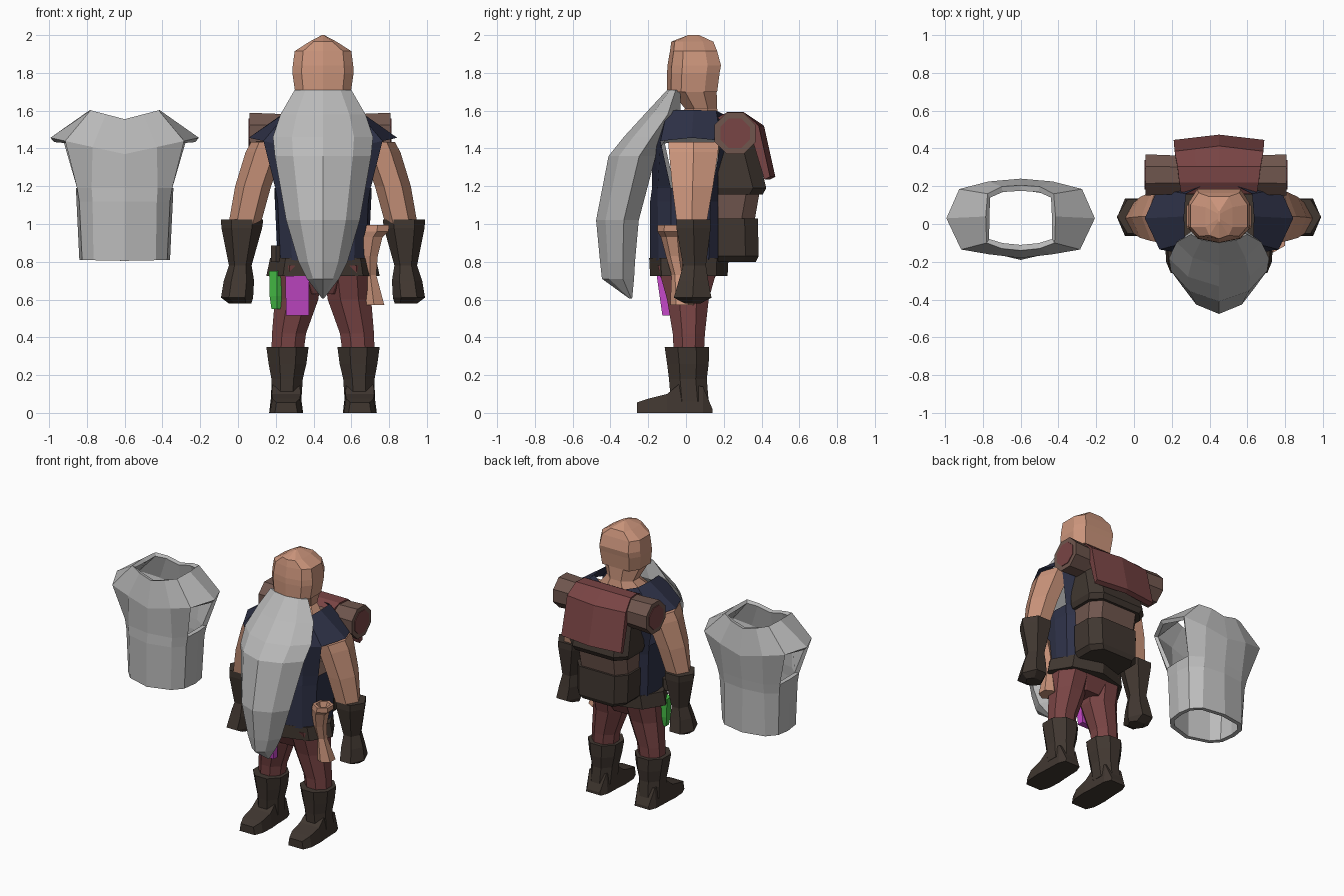
import bpy, bmesh, math
from mathutils import Vector

if "Cube" in bpy.data.objects:
    bpy.data.objects.remove(bpy.data.objects["Cube"])

C = 0.45          # x centre of the figure
AX = -0.6         # x centre of the separate armour


def mat(name, r, g, b):
    m = bpy.data.materials.new(name)
    m.diffuse_color = (r, g, b, 1)
    m.use_nodes = True
    m.node_tree.nodes["Principled BSDF"].inputs["Base Color"].default_value = m.diffuse_color
    return m


SKIN = mat("skin", .60, .30, .20)
GREY = mat("light grey", .50, .50, .50)
NAVY = mat("navy cloth", .028, .032, .065)
DARK = mat("dark leather", .052, .038, .030)
RED = mat("red brown cloth", .19, .058, .058)
BROWN = mat("brown canvas", .16, .093, .075)
GREEN = mat("green glass", .06, .50, .06)
PURPLE = mat("purple cover", .56, .065, .58)


def finish(bm, name, m):
    bmesh.ops.recalc_face_normals(bm, faces=bm.faces)
    me = bpy.data.meshes.new(name)
    bm.to_mesh(me)
    bm.free()
    me.materials.append(m)
    ob = bpy.data.objects.new(name, me)
    bpy.context.collection.objects.link(ob)
    return ob


def loft(name, rings, m, cap=True, skip=()):
    """Bridge equal rings of points; skip holds (level, side) faces left open."""
    bm = bmesh.new()
    vs = [[bm.verts.new(p) for p in r] for r in rings]
    n = len(vs[0])
    for k in range(len(vs) - 1):
        for i in range(n):
            if (k, i) not in skip:
                j = (i + 1) % n
                bm.faces.new((vs[k][i], vs[k][j], vs[k + 1][j], vs[k + 1][i]))
    if cap:
        bm.faces.new(vs[0])
        bm.faces.new(vs[-1])
    return finish(bm, name, m)


def ring(cx, cy, z, rx, ry, n=8, flat=True):
    a0, q = (math.pi / n, 1 / math.cos(math.pi / n)) if flat else (0, 1)
    return [Vector((cx + q * rx * math.cos(a0 + i * math.tau / n),
                    cy + q * ry * math.sin(a0 + i * math.tau / n), z)) for i in range(n)]


# Sleeveless tunic, also used for the spare armour: level = (z, rise with x, half outline)
LEVELS = [
    (.805, .02, [(0, -.19), (.165, -.145), (.225, -.08), (.24, .03), (.225, .12), (.165, .185), (0, .215)]),
    (1.12, 0, [(0, -.19), (.17, -.15), (.24, -.08), (.255, .03), (.24, .13), (.16, .19), (0, .21)]),
    (1.19, 0, [(0, -.18), (.175, -.15), (.252, -.08), (.258, .03), (.252, .14), (.16, .2), (0, .215)]),
    (1.37, .22, [(0, -.18), (.17, -.16), (.315, -.135), (.393, .03), (.325, .185), (.17, .225), (0, .24)]),
    (1.555, .26, [(0, -.14), (.1, -.13), (.18, -.10), (.185, .04), (.175, .16), (.1, .198), (0, .205)]),
]


def tunic(name, cx, m):
    rings = []
    for z, rise, half in LEVELS:
        pts = half + [(-x, y) for x, y in half[-2:0:-1]]
        rings.append([Vector((cx + x, y, z + rise * abs(x))) for x, y in pts])
    holes = {(2, i) for i in (2, 3, 8, 9)}      # arm holes
    return loft(name, rings, m, cap=False, skip=holes)


tunic("tunic", C, NAVY)
armour = tunic("spare_armour", AX, GREY)
solid = armour.modifiers.new("thickness", 'SOLIDIFY')
solid.thickness = .03
solid.offset = -1


# Head: boxy rings with a ridge down the face, rows = (z, half width, front y, back y)
def head_ring(z, w, f, b):
    d = b - f
    half = [(0, f), (.7 * w, f + .08 * d), (w, f + .28 * d), (w, f + .75 * d), (.72 * w, b)]
    return [Vector((C + x, y, z)) for x, y in half + [(-x, y) for x, y in half[:0:-1]]]


loft("head", [head_ring(*r) for r in (
    (1.70, .148, -.10, .165), (1.80, .162, -.10, .178), (1.84, .16, -.098, .185),
    (1.915, .15, -.085, .165), (1.965, .072, -.078, .145), (2.0, .006, .01, .07))], SKIN)
loft("neck", [ring(C, y, z, rx, ry) for z, y, rx, ry in (
    (1.53, .04, .172, .14), (1.61, .08, .105, .085), (1.71, .04, .145, .122))], SKIN)

# Beard: (z, half width, front y, back y)
beard = []
for z, w, f, b in ((1.71, .15, -.10, -.03), (1.58, .225, -.22, -.03), (1.46, .265, -.33, -.10),
                   (1.36, .255, -.41, -.16), (1.02, .195, -.476, -.25), (.80, .13, -.455, -.27),
                   (.71, .085, -.445, -.275), (.605, .005, -.30, -.285)):
    d = b - f
    beard.append([Vector((C + x * w, y, z)) for x, y in (
        (0, f), (.62, f + .22 * d), (1, f + .65 * d), (.6, b), (-.6, b),
        (-1, f + .65 * d), (-.62, f + .22 * d))])
loft("beard", beard, GREY)

# Limbs, mirrored about the figure's centre
for s, side in ((1, "left"), (-1, "right")):
    def limb(name, rows, m, n=6, flat=False):
        loft(f"{side}_{name}", [ring(C + s * dx, y, z, rx, ry, n, flat)
                                for z, dx, y, rx, ry in rows], m)

    limb("arm", ((1.435, .295, .04, .085, .155), (1.38, .31, .04, .10, .15),
                 (1.20, .37, .035, .095, .125), (1.0, .415, .03, .085, .09)), SKIN)
    limb("glove", ((1.025, .428, .04, .112, .105), (.98, .43, .04, .108, .105),
                   (.78, .438, .045, .06, .07), (.70, .445, .04, .08, .09),
                   (.61, .455, .035, .085, .115), (.58, .44, .035, .06, .05)), DARK)
    limb("leg", ((.78, .125, .01, .125, .16), (.60, .14, .01, .115, .11),
                 (.42, .18, .015, .09, .085), (.32, .188, .015, .085, .08)), RED, 8, True)
    limb("boot_shaft", ((.35, .188, .005, .112, .118), (.26, .188, .01, .1, .11),
                        (.18, .19, .01, .083, .1), (.06, .195, .02, .08, .10)), DARK, 8, True)
    # boot foot: rows = (y, top z, half width) from toe to heel
    loft(f"{side}_boot_foot", [[Vector((C + s * .195 + x * w, y, z)) for x, z in (
        (-1, 0), (-.85, t), (.85, t), (1, 0))] for y, t, w in (
        (-.26, .055, .06), (-.20, .075, .085), (-.10, .10, .09), (-.04, .15, .085),
        (.09, .14, .08), (.14, .02, .06))], DARK)

# Hips and belt
loft("hips", [ring(C, .01, .77, .25, .17), ring(C, .01, .63, .12, .1)], RED)
loft("belt", [ring(C, .015, .725, .30, .205, 8, False), ring(C, .015, .82, .28, .21, 8, False)], DARK)


# Backpack: stacked bags with chamfered rear corners, rows = (z, half width, back y)
def bag(name, rows, m):
    loft(name, [[Vector((C + x, y, z)) for x, y in (
        (-w, .17), (-w, b - .07), (-.7 * w, b), (.7 * w, b), (w, b - .07), (w, .17))]
        for z, w, b in rows], m)


bag("pack_lower_pouch", ((.80, .17, .37), (.83, .20, .385), (1.03, .205, .38)), DARK)
bag("pack_body", ((1.0, .19, .36), (1.20, .20, .395)), BROWN)
bag("pack_upper_pouch", ((1.155, .22, .405), (1.19, .235, .425), (1.45, .22, .36)), DARK)


# Bedroll across the top, with coloured rolled core
def roll(r, x):
    return [Vector((x, .26 + r * math.cos(a), 1.48 + r * math.sin(a)))
            for a in (i * math.tau / 8 + math.pi / 8 for i in range(8))]


loft("bedroll", [roll(.118, .06), roll(.112, .2), roll(.112, .67), roll(.118, .808)], BROWN)
loft("bedroll_core", [roll(.085, .055), roll(.085, .813)], RED)

# Cloth flap over the bedroll, wider and bowed toward the lower rear edge
flap = []
for x in (-1, -.55, 0, .55, 1):
    out = .028 * (1 - abs(x))
    flap.append([Vector((C + x * w, y + k * out, z)) for w, y, z, k in (
        (.2, .16, 1.56, 0), (.21, .22, 1.593, 0), (.22, .305, 1.593, 0), (.235, .385, 1.52, 1),
        (.24, .445, 1.25, 1), (.235, .415, 1.235, 1), (.23, .35, 1.45, 1), (.2, .22, 1.54, 0))])
loft("pack_flap", flap, RED)

# Belt items: flask, book and rolled horn
loft("flask", [ring(.207, -.04, z, r, r, 6) for z, r in ((.55, .03), (.62, .04), (.75, .042))], GREEN)
loft("flask_cap", [ring(.20, -.06, z, .026, .026, 6) for z in (.80, .885)], DARK)
book = [[Vector((x, y, z)) for x, y in ((a, y0), (b, y0), (b, y1), (a, y1))]
        for z, a, b, y0, y1 in ((.515, .255, .375, -.125, -.08), (.725, .25, .375, -.155, -.09))]
loft("book", book, PURPLE)
loft("horn", [ring(x, y, z, r, r, 6) for x, y, z, r in (
    (.72, -.02, .57, .055), (.70, -.04, .73, .032), (.70, -.06, .83, .04), (.715, -.075, .93, .05),
    (.735, -.08, .96, .062), (.74, -.08, .995, .06), (.74, -.08, .995, .042),
    (.735, -.08, .95, .03))], SKIN)
